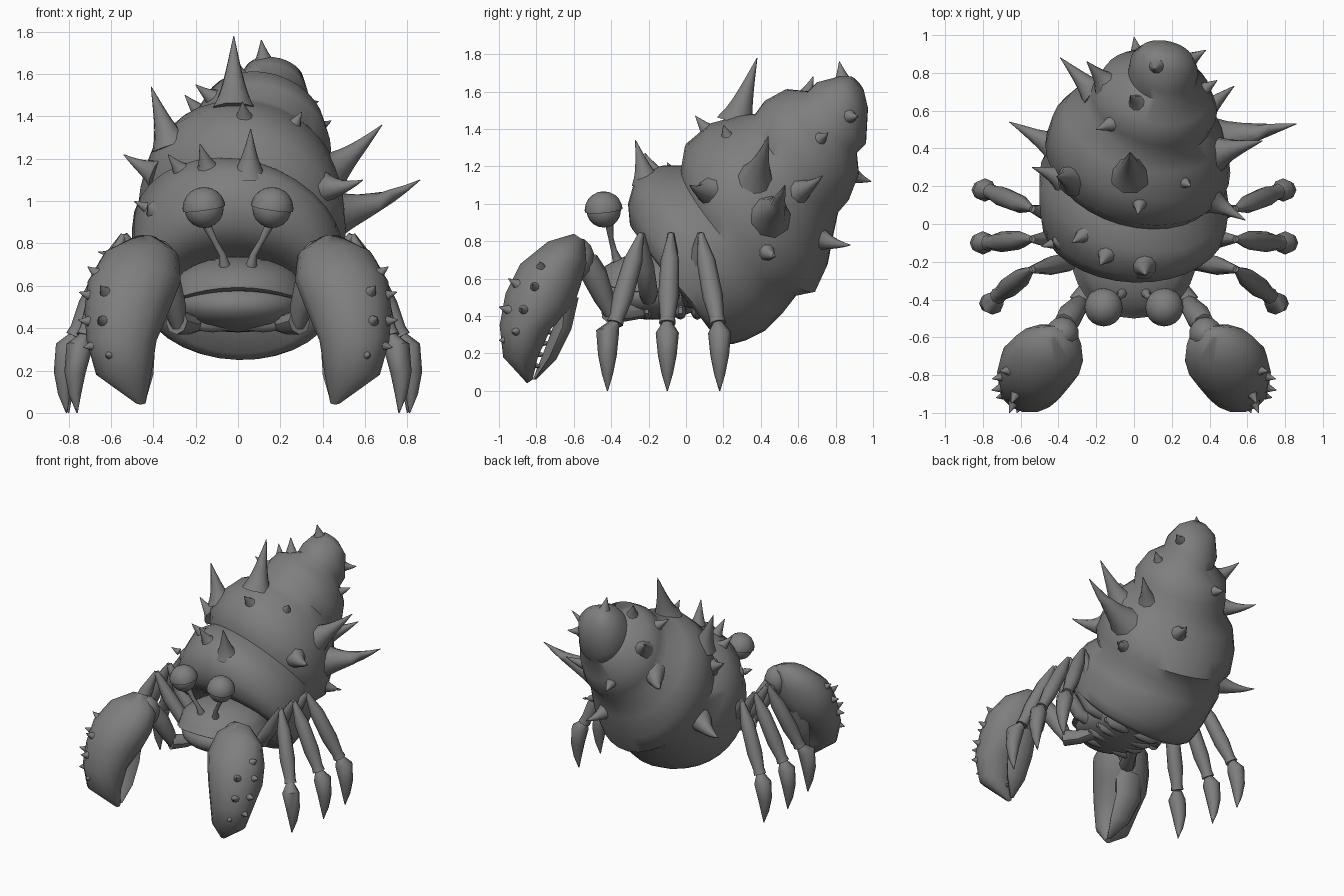
import bpy, bmesh, math
from mathutils import Vector
from mathutils.bvhtree import BVHTree

cube = bpy.data.objects.get("Cube")
if cube:
    bpy.data.objects.remove(cube)

grey = bpy.data.materials.new("stone_grey")
grey.use_nodes = True
grey.diffuse_color = (0.21, 0.21, 0.21, 1)
grey.node_tree.nodes["Principled BSDF"].inputs["Base Color"].default_value = grey.diffuse_color


def finish(bm, name, sharp=45):
    """Turn a bmesh into a smooth shaded object."""
    bmesh.ops.recalc_face_normals(bm, faces=bm.faces)
    mesh = bpy.data.meshes.new(name)
    bm.to_mesh(mesh)
    bm.free()
    mesh.materials.append(grey)
    for p in mesh.polygons:
        p.use_smooth = True
    mesh.set_sharp_from_angle(angle=math.radians(sharp))
    obj = bpy.data.objects.new(name, mesh)
    bpy.context.collection.objects.link(obj)


def loft(bm, rings):
    """Skin a list of point rings and cap both ends."""
    loops = [[bm.verts.new(p) for p in ring] for ring in rings]
    n = len(loops[0])
    for a, b in zip(loops, loops[1:]):
        for i in range(n):
            j = (i + 1) % n
            bm.faces.new((a[i], a[j], b[j], b[i]))
    bm.faces.new(loops[0])
    bm.faces.new(loops[-1])


def side_ring(upper, lower, cx, hx, n, side=1, tilt=0):
    """Oval ring from its two points in the side profile and its width."""
    up, low = Vector((0, *upper)), Vector((0, *lower))
    mid, half = (up + low) / 2, (up - low) / 2
    axis = Vector((0, half.z, -half.y)).normalized()
    ring = []
    for i in range(n):
        a = math.tau * i / n
        p = mid + half * math.sin(a) - axis * tilt * hx * math.cos(a)
        p.x = side * (cx + hx * math.cos(a))
        ring.append(p)
    return ring


def tube(bm, path, radii, n=8):
    """Round tapered limb along a path."""
    path = [Vector(p) for p in path]
    rings = []
    for i, p in enumerate(path):
        d = (path[min(i + 1, len(path) - 1)] - path[max(i - 1, 0)]).normalized()
        u = d.orthogonal() if abs(d.x) > 0.9 else d.cross(Vector((1, 0, 0)))
        u.normalize()
        v = d.cross(u)
        rings.append([p + radii[i] * (u * math.cos(math.tau * k / n) + v * math.sin(math.tau * k / n))
                      for k in range(n)])
    loft(bm, rings)


def spike(bm, tree, tip, root=None, width=0.16):
    """Horn with a flared foot, curving up from the surface near its root."""
    tip = Vector(tip)
    base, normal, _, _ = tree.find_nearest(Vector(root or tip))
    dist = (tip - base).length
    aim = (tip - base).normalized()
    start = base - aim * 0.04
    bend = start.lerp(tip, 0.5) - Vector((0, 0, 0.18 * dist * (1 - abs(aim.z))))
    r = 0.045 + width * dist
    path, radii = [], []
    for i in range(7):
        t = i / 6
        path.append(start * (1 - t) ** 2 + bend * 2 * t * (1 - t) + tip * t * t)
        radii.append(r * (0.8 * (1 - t) + 0.3 * (1 - t) ** 5) + 0.002)
    tube(bm, path, radii, 9)


def ball(bm, center, size, seg=20):
    new = bmesh.ops.create_uvsphere(bm, u_segments=seg, v_segments=seg // 2, radius=1)["verts"]
    bmesh.ops.scale(bm, vec=size, verts=new)
    bmesh.ops.translate(bm, vec=center, verts=new)
    return new


# Shell: whorls separated by pinched grooves
whorls = [
    ((-.05, .72), (.12, .38), 0, .28), ((-.16, .76), (.17, .28), 0, .36),
    ((-.24, .81), (.21, .25), 0, .42), ((-.30, .89), (.25, .25), 0, .47),
    ((-.31, 1), (.32, .27), 0, .49), ((-.27, 1.14), (.42, .32), 0, .50),
    ((-.14, 1.2), (.52, .42), 0, .50), ((-.02, 1.2), (.59, .51), .01, .45),
    ((0, 1.32), (.69, .53), .02, .49), ((.13, 1.43), (.75, .66), .03, .47),
    ((.28, 1.47), (.78, .82), .05, .42), ((.37, 1.48), (.81, .95), .08, .33),
    ((.42, 1.55), (.87, 1.02), .11, .33), ((.53, 1.61), (.92, 1.15), .12, .29),
    ((.65, 1.6), (.91, 1.27), .15, .18), ((.70, 1.65), (.96, 1.32), .16, .18),
    ((.82, 1.68), (.97, 1.5), .17, .14), ((.88, 1.68), (.95, 1.6), .17, .06)]
bm = bmesh.new()
loft(bm, [side_ring(*w, 32, 1, .04 if i < 6 else .2) for i, w in enumerate(whorls)])
bm.normal_update()
tree = BVHTree.FromBMesh(bm)
finish(bm, "shell", 50)

# Long horns with their roots, then small thorns
horns = [((-.02, .38, 1.78), (-.02, .28, 1.45)), ((-.41, .25, 1.54), (-.33, .24, 1.3)),
         ((-.54, .3, 1.22), (-.43, .25, 1.15)), ((-.66, .54, .76), (-.45, .43, .78)),
         ((.68, .44, 1.36), (.45, .38, 1.16)), ((.86, .53, 1.1), (.48, .45, .95)),
         ((.06, -.27, 1.34), (.05, -.21, 1.13)), ((-.39, .88, 1.2), (-.24, .72, 1.2)),
         ((.53, .73, 1.15), (.4, .62, 1.08))]
thorns = [(.11, .82, 1.76), (0, .99, 1.12), (.44, .76, 1.38), (.38, .92, 1.47),
          (.56, .48, .72), (.59, .02, 1.1), (.25, .88, .78), (-.18, -.22, 1.27),
          (-.33, -.1, 1.22), (-.49, -.12, 1), (.02, .05, 1.47), (-.02, .68, 1.68),
          (-.25, .86, 1.5), (.3, .2, 1.42), (-.2, .5, 1.55)]
bm = bmesh.new()
for tip, root in horns:
    spike(bm, tree, tip, root)
for tip in thorns:
    spike(bm, tree, tip)
finish(bm, "shell_spikes", 60)

# Body: upper carapace with a lip, lower jaw and belly ribs
bm = bmesh.new()
for v in ball(bm, (0, -.18, .55), (.33, .32, .19), 28):
    if v.co.z < .6:
        v.co.z = .6 - (.6 - v.co.z) * .15 - .6 * v.co.x ** 2
finish(bm, "carapace")
bm = bmesh.new()
ball(bm, (0, -.18, .51), (.3, .295, .13), 24)
finish(bm, "jaw")
bm = bmesh.new()
for s in (-1, 1):
    for k in range(5):
        ball(bm, (s * .12, -.3 + .09 * k, .43), (.13, .035, .05), 10)
finish(bm, "belly_ribs")

# Claw profiles: palm with fixed finger, and thumb
palm = [((-.6, .84), (-.54, .8), .44, .06), ((-.74, .8), (-.53, .68), .46, .18),
        ((-.89, .68), (-.56, .56), .49, .22), ((-.97, .52), (-.6, .44), .525, .2),
        ((-1, .35), (-.72, .33), .55, .165), ((-.98, .18), (-.79, .18), .54, .13),
        ((-.85, .04), (-.82, .06), .46, .025)]
thumb = [((-.72, .5), (-.57, .5), .49, .11), ((-.71, .35), (-.61, .33), .5, .11),
         ((-.77, .19), (-.69, .17), .48, .08), ((-.82, .06), (-.8, .06), .45, .015)]

for s, label in ((1, "left"), (-1, "right")):
    # Eye, heavy lid and stalk
    bm = bmesh.new()
    ball(bm, (s * .16, -.44, .965), (.092,) * 3)
    finish(bm, label + "_eye")
    bm = bmesh.new()
    ball(bm, (0, 0, 0), (.102,) * 3)
    bmesh.ops.bisect_plane(bm, geom=bm.verts[:] + bm.edges[:] + bm.faces[:], plane_co=(0, 0, 0),
                           plane_no=(s * .15, -.1, 1), clear_inner=True)
    bmesh.ops.holes_fill(bm, edges=[e for e in bm.edges if e.is_boundary])
    bmesh.ops.translate(bm, vec=(s * .16, -.44, .965), verts=bm.verts)
    finish(bm, label + "_eyelid")
    bm = bmesh.new()
    tube(bm, [(s * .06, -.36, .68), (s * .075, -.385, .75), (s * .11, -.4, .81), (s * .15, -.41, .89)],
         [.03, .016, .014, .022])
    finish(bm, label + "_eye_stalk")

    # Arm with a ball joint
    bm = bmesh.new()
    tube(bm, [(s * .17, -.22, .44), (s * .23, -.33, .42), (s * .29, -.42, .43)], [.05, .05, .06])
    tube(bm, [(s * .28, -.4, .41), (s * .3, -.44, .5), (s * .34, -.49, .62), (s * .37, -.53, .7)],
         [.035, .055, .07, .06])
    ball(bm, (s * .38, -.58, .71), (.09, .09, .11), 14)
    finish(bm, label + "_arm")

    # Claw, thumb, knobs along the outer edge and teeth in the gap
    bm = bmesh.new()
    loft(bm, [side_ring(*r, 14, s) for r in palm])
    claw_tree = BVHTree.FromBMesh(bm)
    finish(bm, label + "_claw", 50)
    bm = bmesh.new()
    loft(bm, [side_ring(*r, 10, s) for r in thumb])
    finish(bm, label + "_claw_thumb", 50)
    bm = bmesh.new()
    for x, y, z in [(.71, -.78, .69), (.75, -.82, .57), (.755, -.88, .44), (.73, -.92, .31),
                    (.65, -.95, .6), (.66, -1, .45), (.62, -1, .27)]:
        spike(bm, claw_tree, (s * x, y, z), width=.1)
    for k in range(5):
        z = .38 - .06 * k
        y = -.7 - .023 * k
        tube(bm, [(s * .5, y - .05, z), (s * .5, y + .025, z - .01)], [.025, .004], 6)
    finish(bm, label + "_claw_teeth", 60)

    # Three walking legs: thigh, shin and pointed foot
    for name, hip, knee, ankle, foot in (("front", -.2, -.24, -.38, (.76, -.42)),
                                         ("middle", -.08, -.08, -.1, (.81, -.1)),
                                         ("rear", .02, .08, .17, (.8, .18))):
        bm = bmesh.new()
        out = foot[0]
        top = Vector((s * .54, knee, .84))
        end = Vector((s * (out - .04), ankle, .36))
        tube(bm, [(s * .2, hip, .48), (s * .34, hip, .52), (s * .44, (hip + knee) / 2, .66), top],
             [.04, .05, .05, .02])
        tube(bm, [top, top.lerp(end, .3), top.lerp(end, .7), top.lerp(end, .93), end],
             [.015, .05, .055, .04, .045])
        tube(bm, [end, (s * (out - .01), foot[1], .31), (s * (out + .01), foot[1], .19),
                  (s * (out + .01), foot[1], .09), (s * out, foot[1], 0)],
             [.03, .062, .05, .03, .003])
        finish(bm, f"{label}_{name}_leg", 50)
